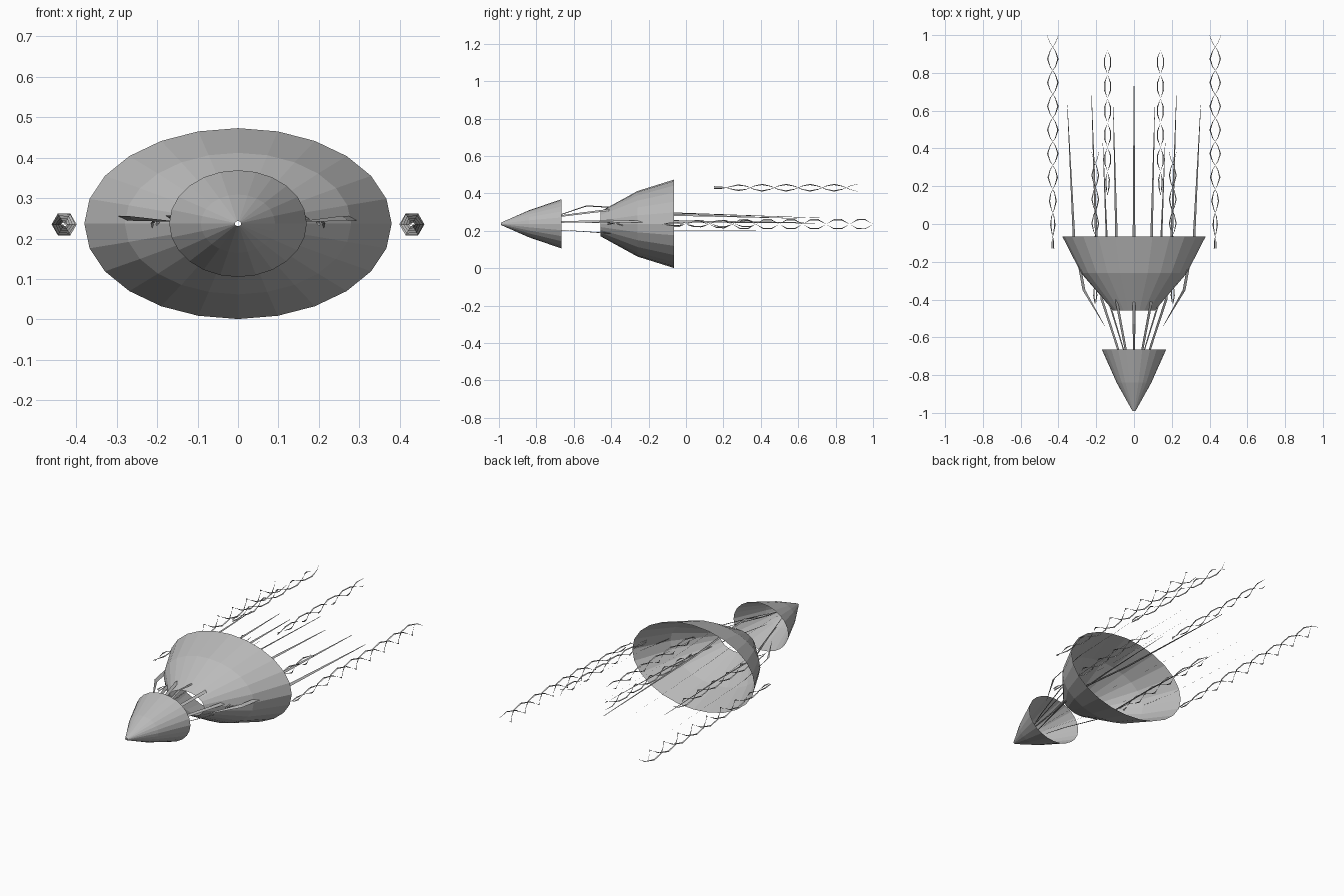
import bpy, bmesh, math
from mathutils import Vector

if "Cube" in bpy.data.objects:
    bpy.data.objects.remove(bpy.data.objects["Cube"])

ZC = 0.237  # height of the long axis


def material(name, v):
    m = bpy.data.materials.new(name)
    m.diffuse_color = (v, v, v, 1)
    m.use_nodes = True
    m.node_tree.nodes["Principled BSDF"].inputs["Base Color"].default_value = m.diffuse_color
    return m


GREY = material("mid_grey", 0.5)


def finish(bm, name):
    me = bpy.data.meshes.new(name)
    bm.to_mesh(me)
    bm.free()
    me.materials.append(GREY)
    ob = bpy.data.objects.new(name, me)
    bpy.context.collection.objects.link(ob)
    return ob


def bridge(bm, a, b, closed=True):
    n = len(a)
    for i in range(n if closed else n - 1):
        j = (i + 1) % n
        bm.faces.new((a[i], a[j], b[j], b[i]))


def shell(name, rings, sides=24):
    """Open elliptical shell along y from (y, rx, rz) rings."""
    bm = bmesh.new()
    prev = None
    for y, rx, rz in rings:
        ring = [bm.verts.new((rx * math.sin(t), y, ZC + rz * math.cos(t)))
                for t in (2 * math.pi * i / sides for i in range(sides))]
        if prev:
            bridge(bm, prev, ring)
        prev = ring
    bmesh.ops.recalc_face_normals(bm, faces=bm.faces)
    return finish(bm, name)


def rod(name, pts, side, flat):
    """Tapered blade (flat) or four-sided rod through (x, y, z, half_width) points."""
    section = ((0.95, -0.75), (-0.95, 0.75)) if flat else ((1, 0), (0, .4), (-1, 0), (0, -.4))
    bm = bmesh.new()
    prev = None
    for x, y, z, w in pts:
        ring = [bm.verts.new((side * x + dx * w, y, z + dz * w)) for dx, dz in section]
        if prev:
            bridge(bm, prev, ring, not flat)
        prev = ring
    bmesh.ops.recalc_face_normals(bm, faces=bm.faces)
    return finish(bm, name)


def twist(name, x, z, y0, y1, radius, phase, side):
    """Two ribbons winding round each other, narrow at the front."""
    bm = bmesh.new()
    half_turn = 0.125
    n = round((y1 - y0) / half_turn * 3)
    for strand in (0, math.pi):
        prev = None
        for i in range(n + 1):
            t = i / n
            a = phase + strand + math.pi * (n - i) / 3
            r = min(radius, 0.008 + 0.06 * t)
            w = 0.007 * min(1, (n - i) / 2 + 0.2)
            d = Vector((side * math.cos(a), 0, math.sin(a)))
            c = Vector((side * x, y0 + (y1 - y0) * t, z))
            pair = [bm.verts.new(c + d * r), bm.verts.new(c + d * (r - w))]
            if prev:
                bridge(bm, prev, pair, False)
            prev = pair
    return finish(bm, name)


# Hollow nose and the larger hollow body behind it, in two sections
shell("nose_cone", [(-0.99, 0.008, 0.006), (-0.84, 0.092, 0.072), (-0.665, 0.17, 0.132)])
shell("body_front", [(-0.458, 0.11, 0.066), (-0.26, 0.28, 0.175)])
shell("body_rear", [(-0.26, 0.28, 0.175), (-0.065, 0.38, 0.236)])

# Long bent rods from inside the nose, through the body, to thin tips behind
rod("centre_rod", [(0, -0.86, 0.255, 0.003), (0, -0.665, 0.288, 0.006), (0, -0.53, 0.333, 0.007),
                   (0, -0.4, 0.325, 0.007), (0, -0.065, 0.295, 0.007), (0, 0.73, 0.268, 0.002)], 1, False)
RODS = {
    "upper_rod": [(0.015, -0.84, 0.25, 0.003), (0.045, -0.66, 0.28, 0.006), (0.09, -0.42, 0.31, 0.007),
                  (0.093, -0.065, 0.285, 0.007), (0.11, 0.62, 0.265, 0.001)],
    "middle_rod": [(0.03, -0.81, 0.24, 0.003), (0.085, -0.66, 0.247, 0.006), (0.17, -0.4, 0.252, 0.007),
                   (0.2, -0.065, 0.25, 0.007), (0.225, 0.69, 0.24, 0.001)],
    "lower_rod": [(0.03, -0.76, 0.205, 0.002), (0.06, -0.65, 0.203, 0.003), (0.13, -0.42, 0.187, 0.005),
                  (0.145, -0.065, 0.202, 0.005), (0.165, 0.43, 0.202, 0.001)],
    "outer_rod": [(0.155, -0.54, 0.242, 0.001), (0.265, -0.35, 0.25, 0.008),
                  (0.318, -0.065, 0.25, 0.007), (0.353, 0.63, 0.245, 0.001)],
}
# Twisted ribbon pairs: x, z, front y, back y, radius, phase
TWISTS = {
    "outer_twist": (0.43, 0.235, -0.13, 1.0, 0.031, 0),
    "upper_twist": (0.14, 0.43, 0.15, 0.92, 0.021, math.pi / 2),
    "inner_twist": (0.205, 0.238, -0.42, 0.385, 0.021, 0),
}
for side, label in ((-1, "left"), (1, "right")):
    for name, pts in RODS.items():
        rod(f"{label}_{name}", pts, side, name != "lower_rod")
    for name, args in TWISTS.items():
        twist(f"{label}_{name}", *args, side)
